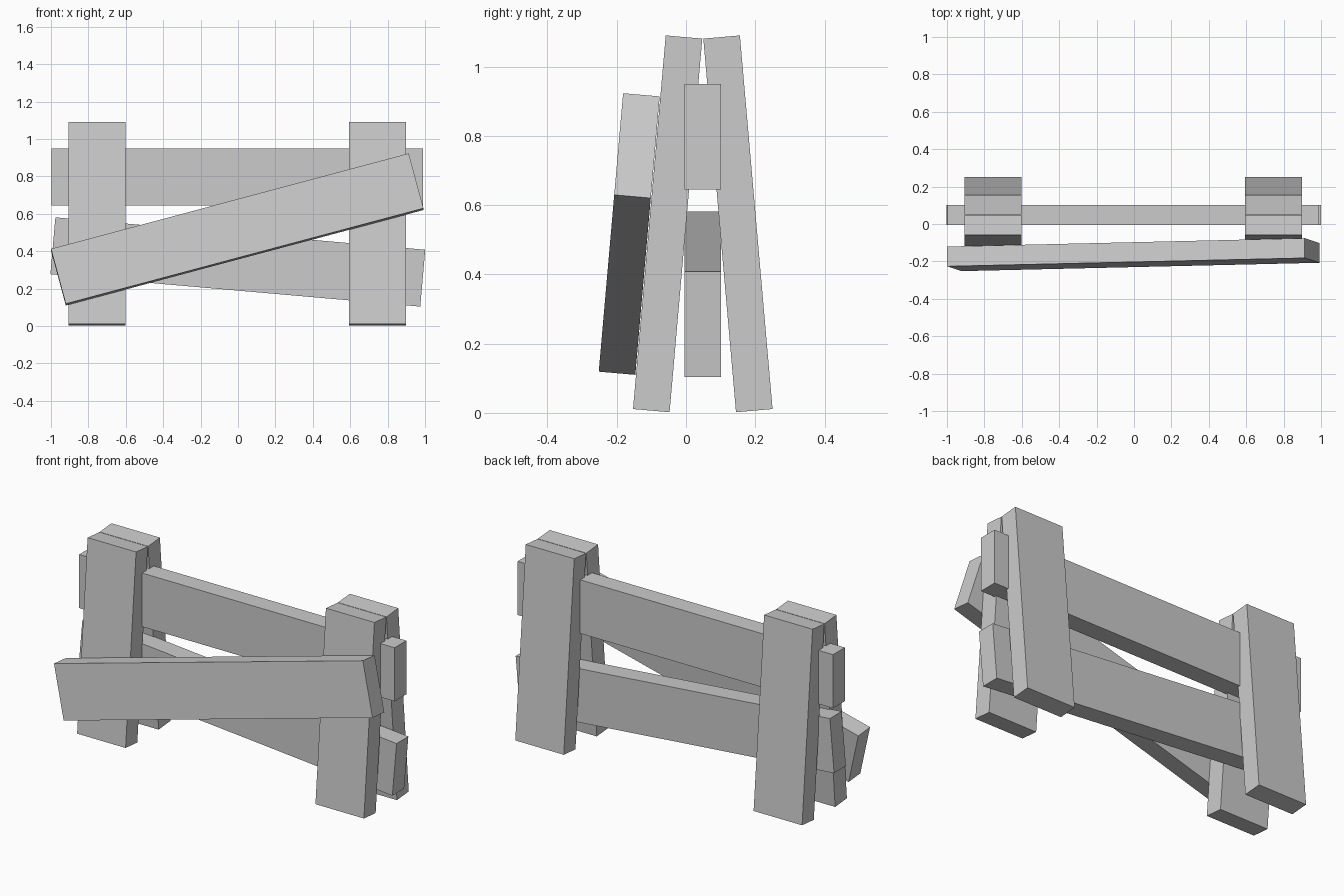
import bpy
from math import radians
from mathutils import Matrix, Vector

cube = bpy.data.objects.get("Cube")
if cube:
    bpy.data.objects.remove(cube, do_unlink=True)

# Single flat grey for every plank
GREY = (0.6, 0.6, 0.6, 1.0)
grey = bpy.data.materials.new("plain_grey")
grey.use_nodes = True
grey.diffuse_color = GREY
grey.node_tree.nodes["Principled BSDF"].inputs["Base Color"].default_value = GREY

THICK, BROAD = 0.106, 0.305
LEAN = 5
MID_Y = 0.0485


def plank(name, centre, size, lean=0, slope=0):
    """Box sloped across the front (about y), then leaned back (about x)."""
    bpy.ops.mesh.primitive_cube_add(size=1)
    obj = bpy.context.object
    obj.name = obj.data.name = name
    obj.data.transform(Matrix.Diagonal(Vector((*size, 1))))
    obj.matrix_world = (Matrix.Translation(centre)
                        @ Matrix.Rotation(radians(lean), 4, 'X')
                        @ Matrix.Rotation(radians(slope), 4, 'Y'))
    obj.data.materials.append(grey)
    return obj


# Two pairs of posts leaning together at the top
for side, x in (("right", -0.753), ("left", 0.747)):
    for place, d in (("front", -1), ("back", 1)):
        plank(f"{place}_post_{side}", (x, MID_Y + d * 0.1015, 0.546),
              (BROAD, THICK, 1.083), lean=d * LEAN)

# Rails held between the posts
plank("upper_rail", (-0.004, MID_Y, 0.797), (1.985, THICK, BROAD))
plank("lower_rail", (-0.001, MID_Y, 0.3425), (1.985, THICK, BROAD), slope=5)

# Fallen plank resting across the front posts
plank("front_plank", (-0.004, -0.164, 0.5165), (1.98, THICK, BROAD),
      lean=-LEAN, slope=-15)
